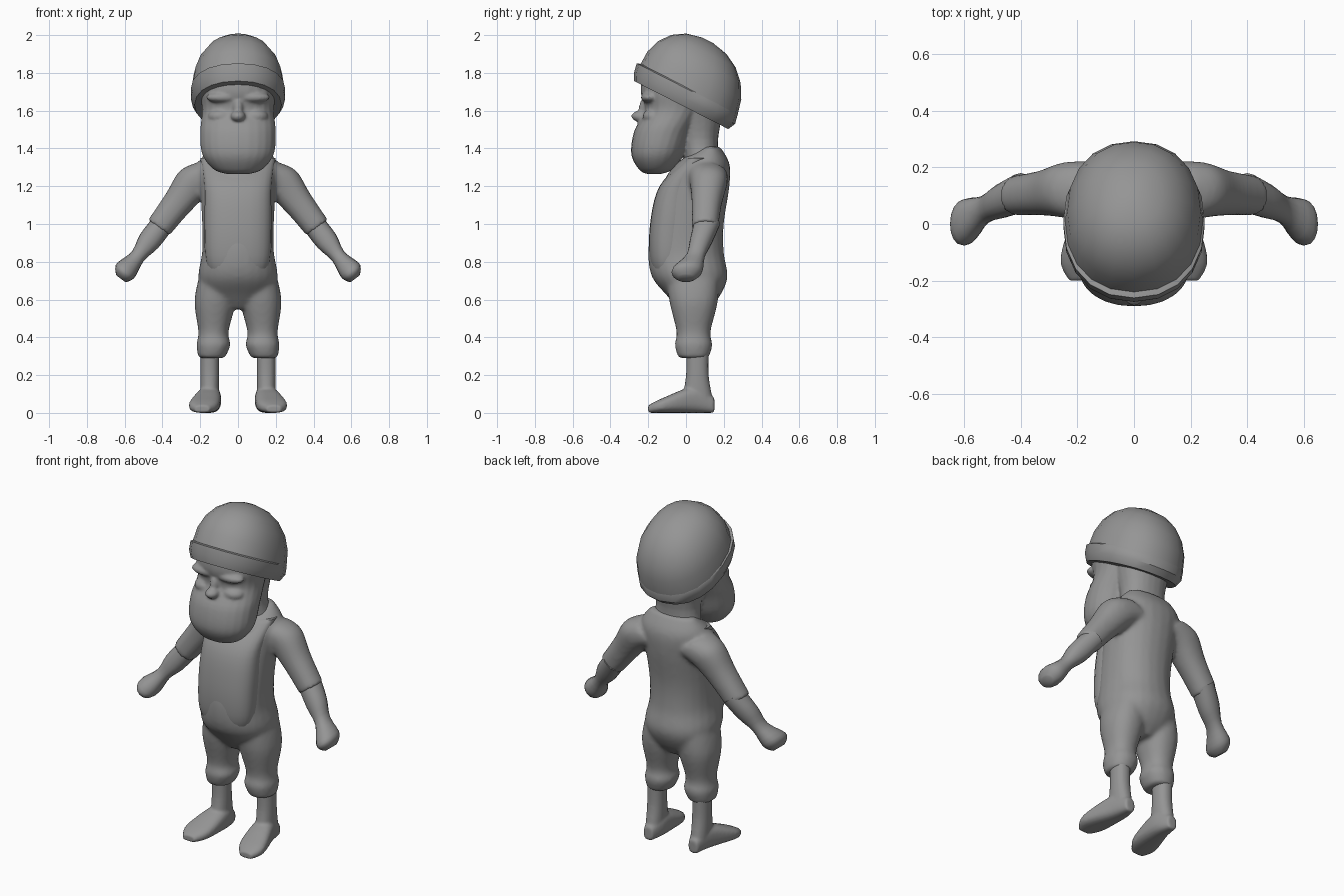
import bpy, bmesh, math
from mathutils import Vector

old_cube = bpy.data.objects.get("Cube")
if old_cube:
    bpy.data.objects.remove(old_cube, do_unlink=True)

colour = (0.3, 0.3, 0.3, 1)
grey = bpy.data.materials.new("plain grey")
grey.use_nodes = True
grey.diffuse_color = colour
grey.node_tree.nodes["Principled BSDF"].inputs["Base Color"].default_value = colour

side_axis, depth_axis, up_axis = Vector((1, 0, 0)), Vector((0, 1, 0)), Vector((0, 0, 1))
arm_axis = Vector((.8, 0, .6))


def rounded(rows, steps=5):
    """Add in-between rows along a smooth curve through the given rows."""
    rows = [Vector(row) for row in rows]
    result = []
    for i in range(len(rows) - 1):
        before, start = rows[max(i - 1, 0)], rows[i]
        end, after = rows[i + 1], rows[min(i + 2, len(rows) - 1)]
        for step in range(steps):
            t = step / steps
            leave, arrive = (end - before) / 2, (after - start) / 2
            blend = t * t * (3 - 2 * t)
            result.append(start.lerp(end, blend)
                          + leave * t * (1 - t) ** 2 - arrive * t * t * (1 - t))
    return result + [rows[-1]]


def loft(bm, rows, across, along, power=2.2, segments=24, mirror=1):
    """Skin rows of x, y, z, half width and half depth as rounded rings."""
    loops = []
    for x, y, z, width, depth in rows:
        loop = []
        for i in range(segments):
            angle = math.tau * i / segments
            cosine, sine = math.cos(angle), math.sin(angle)
            point = Vector((x, y, z))
            point += across * math.copysign(abs(cosine) ** (2 / power), cosine) * width
            point += along * math.copysign(abs(sine) ** (2 / power), sine) * depth
            point.x *= mirror
            loop.append(bm.verts.new(point))
        loops.append(loop)
    for lower, upper in zip(loops, loops[1:]):
        for i in range(segments):
            following = (i + 1) % segments
            bm.faces.new((lower[i], lower[following], upper[following], upper[i]))
    bm.faces.new(loops[0])
    bm.faces.new(loops[-1])


def ball(bm, centre, size):
    made = bmesh.ops.create_uvsphere(bm, u_segments=20, v_segments=12, radius=1)
    for vert in made["verts"]:
        vert.co = Vector([c + a * b for c, a, b in zip(centre, vert.co, size)])


def finish(name, bm, voxel=0, smoothing=4, angle=60):
    """Make the object; a voxel size fuses overlapping volumes into one skin."""
    bmesh.ops.recalc_face_normals(bm, faces=bm.faces)
    mesh = bpy.data.meshes.new(name)
    bm.to_mesh(mesh)
    bm.free()
    mesh.materials.append(grey)
    part = bpy.data.objects.new(name, mesh)
    bpy.context.collection.objects.link(part)
    bpy.ops.object.select_all(action="DESELECT")
    part.select_set(True)
    bpy.context.view_layer.objects.active = part
    bpy.ops.object.shade_smooth_by_angle(angle=math.radians(angle))
    if voxel:
        fuse = part.modifiers.new("fuse", "REMESH")
        fuse.mode = "VOXEL"
        fuse.voxel_size = voxel
        fuse.use_smooth_shade = True
        soften = part.modifiers.new("soften", "SMOOTH")
        soften.iterations = smoothing


# overalls: torso, trouser legs with cuffs, and sleeves in one skin
torso = [(0, .13, 1.41, .14, .05), (0, .09, 1.32, .21, .14), (0, .05, 1.2, .2, .18),
         (0, .01, 1, .19, .19), (0, 0, .85, .19, .2), (0, .02, .72, .21, .2),
         (0, .04, .62, .17, .14), (0, .04, .55, .06, .08)]
leg = [(.1, .03, .78, .09, .14), (.12, .04, .6, .11, .13), (.13, .04, .43, .08, .09),
       (.13, .04, .36, .09, .1), (.14, .04, .29, .07, .08)]
sleeve = [(.13, .11, 1.26, .11, .11), (.23, .12, 1.22, .1, .1),
          (.32, .11, 1.11, .08, .08), (.42, .1, .98, .07, .07)]
bm = bmesh.new()
loft(bm, rounded(torso), side_axis, depth_axis)
for mirror in (1, -1):
    loft(bm, rounded(leg), side_axis, depth_axis, mirror=mirror)
    loft(bm, rounded(sleeve), depth_axis, arm_axis, mirror=mirror)
finish("overalls", bm, voxel=.012, smoothing=8)

# raised front panel of the overalls
panel = [(0, .07, 1.35, .2, .07), (0, -.04, 1.2, .18, .1),
         (0, -.08, 1, .18, .11), (0, -.09, .8, .17, .1), (0, -.07, .68, .12, .07)]
bm = bmesh.new()
loft(bm, rounded(panel), side_axis, depth_axis, power=2.6)
finish("front_panel", bm)

# forearms ending in closed hands, shins ending in feet
forearm = [(.4, .11, 1, .07, .06), (.47, .08, .91, .06, .06), (.53, .05, .83, .05, .04),
           (.59, .01, .76, .08, .06), (.61, 0, .73, .07, .05), (.62, 0, .71, .04, .03)]
shin = [(.15, .06, .33, .05, .06), (.15, .06, .2, .05, .06), (.15, .06, .08, .05, .08)]
# foot rows hold x, y, half width and half height, so the sole stays on the ground
foot = [(.15, .15, .03, .04), (.15, .05, .06, .07), (.18, -.12, .08, .04), (.19, -.2, .04, .02)]
foot = [(x, y, height, width, height) for x, y, width, height in foot]
for side, mirror in (("left", 1), ("right", -1)):
    bm = bmesh.new()
    loft(bm, rounded(forearm, 3), depth_axis, arm_axis, segments=16, mirror=mirror)
    finish(side + "_forearm", bm)
    bm = bmesh.new()
    loft(bm, rounded(shin), side_axis, depth_axis, mirror=mirror)
    loft(bm, rounded(foot), side_axis, up_axis, power=2.6, mirror=mirror)
    finish(side + "_foot", bm, voxel=.008)

# head: bearded face, neck, nose, brows and cheeks in one skin
face = [(0, -.17, 1.265, .06, .04), (0, -.16, 1.29, .13, .09), (0, -.15, 1.37, .19, .14),
        (0, -.12, 1.49, .2, .155), (0, -.06, 1.6, .19, .16),
        (0, -.04, 1.7, .2, .2), (0, -.02, 1.8, .19, .21)]
neck = [(0, .09, 1.3, .16, .09), (0, .07, 1.45, .13, .1), (0, .06, 1.65, .17, .15)]
bm = bmesh.new()
loft(bm, rounded(face), side_axis, depth_axis)
loft(bm, rounded(neck), side_axis, depth_axis)
ball(bm, (0, -.24, 1.57), (.04, .05, .03))
ball(bm, (0, -.21, 1.61), (.03, .04, .06))
for mirror in (1, -1):
    ball(bm, (.08 * mirror, -.19, 1.67), (.09, .05, .03))
    ball(bm, (.09 * mirror, -.17, 1.57), (.07, .06, .04))
finish("head", bm, voxel=.008, smoothing=6)

# tilted cap: a domed crown and a band that stands out at the front
slope = math.radians(27)
cap_axis = Vector((0, math.sin(slope), math.cos(slope)))
cap_depth = Vector((0, math.cos(slope), -math.sin(slope)))
cap_centre = Vector((0, .015, 1.71))


def cap_row(rise, width, depth, lean=0):
    return (*(cap_centre + cap_axis * rise - cap_depth * lean), width, depth)


crown = []
for step in range(6):
    angle = math.radians(17 * step)
    spread = math.cos(angle) ** .9
    crown.append(cap_row(.28 * math.sin(angle), .245 * spread, .29 * spread,
                         .03 * math.sin(angle)))
bm = bmesh.new()
loft(bm, crown, side_axis, cap_depth, segments=20)
finish("cap_crown", bm)

band = [cap_row(-.09, .23, .28), cap_row(-.05, .25, .3), cap_row(0, .25, .3, .01),
        cap_row(.01, .24, .28)]
bm = bmesh.new()
loft(bm, band, side_axis, cap_depth, segments=20)
finish("cap_band", bm, angle=35)
